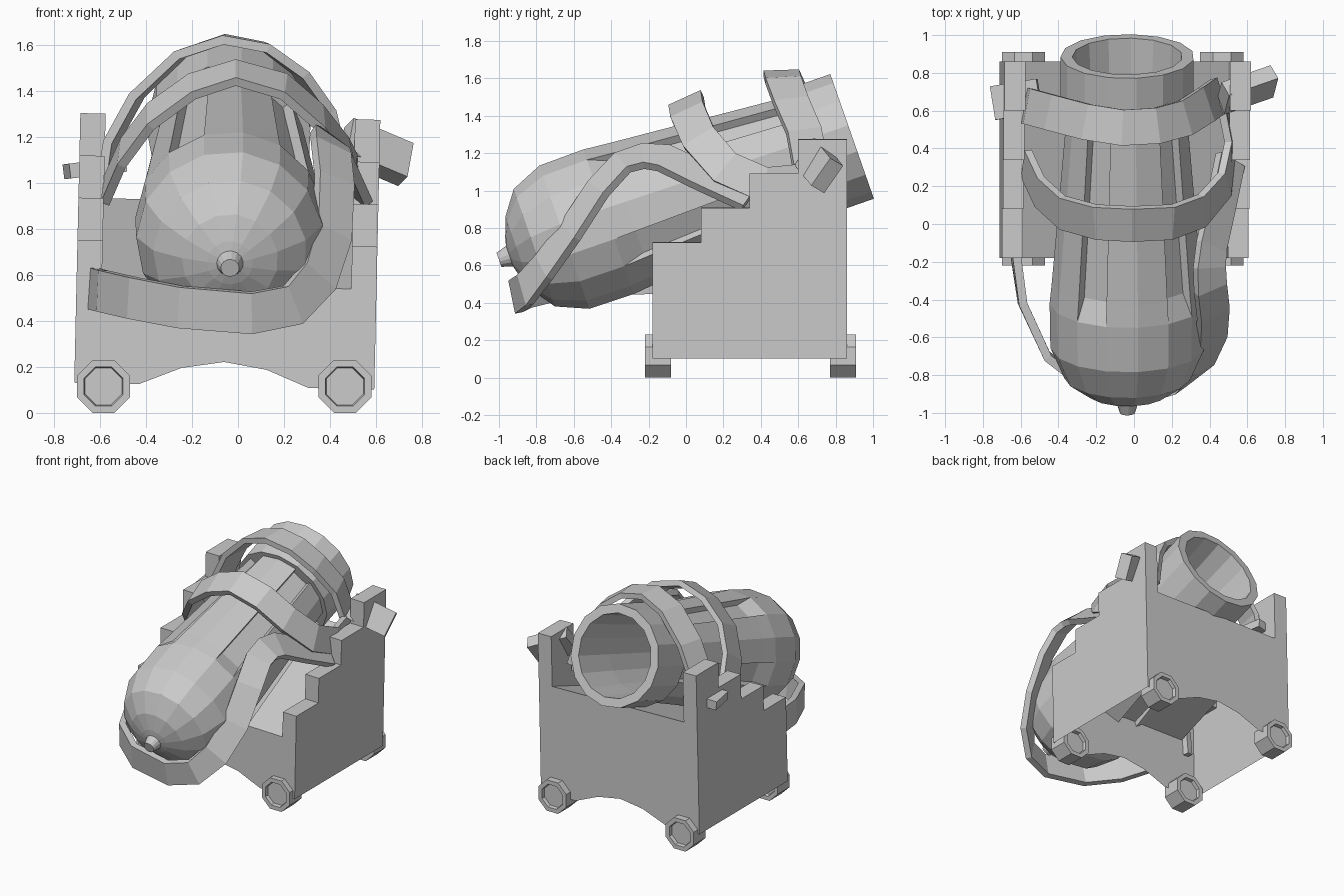
import bpy, bmesh, math
from mathutils import Vector

if "Cube" in bpy.data.objects:
    bpy.data.objects.remove(bpy.data.objects["Cube"])

mat = bpy.data.materials.new("plain_grey")
mat.use_nodes = True
grey = (0.6, 0.6, 0.6, 1)
mat.diffuse_color = grey
mat.node_tree.nodes["Principled BSDF"].inputs["Base Color"].default_value = grey


def finish(bm, name):
    bmesh.ops.remove_doubles(bm, verts=bm.verts, dist=0.0005)
    bmesh.ops.recalc_face_normals(bm, faces=bm.faces)
    mesh = bpy.data.meshes.new(name)
    bm.to_mesh(mesh)
    bm.free()
    mesh.materials.append(mat)
    obj = bpy.data.objects.new(name, mesh)
    bpy.context.collection.objects.link(obj)
    return obj


def loft(name, rings):
    """Skin closed rings of points and cap both ends."""
    bm = bmesh.new()
    rows = [[bm.verts.new(p) for p in ring] for ring in rings]
    n = len(rows[0])
    for a, b in zip(rows, rows[1:]):
        for i in range(n):
            j = (i + 1) % n
            bm.faces.new((a[i], a[j], b[j], b[i]))
    bm.faces.new(rows[0])
    bm.faces.new(rows[-1])
    return finish(bm, name)


# Barrel: faceted lathe with every third side sunk between the staves
SIDES = 15
tail = Vector((-0.035, -1.0, 0.63))
tilt = math.radians(19.3)
along = Vector((0, math.cos(tilt), math.sin(tilt)))
up = Vector((0, -math.sin(tilt), math.cos(tilt)))
across = Vector((1, 0, 0))


def barrel_ring(s, r, sunk):
    pts = []
    for i in range(SIDES):
        rad = sunk if i % 3 == 0 else r
        for k in (i, i + 1):
            a = math.radians(-40 + k * 360 / SIDES)
            pts.append(tail + along * s + rad * (across * math.sin(a) + up * math.cos(a)))
    return pts


# distance from tail, stave radius, sunk radius
profile = [(0, .04, .04), (.06, .058, .058), (.07, .1, .1),
           (.11, .21, .21), (.2, .335, .335), (.37, .408, .408), (.62, .412, .412),
           (.74, .4, .355), (1.67, .322, .277), (1.67, .355, .355), (2, .355, .355),
           (2, .292, .292), (1.65, .27, .27), (.9, .25, .25)]
loft("barrel", [barrel_ring(*row) for row in profile])

# Carriage: open-bottomed shell with stepped cheeks, arched ends and a sloping deck
FRONT, BACK, BASE = -0.18, 0.86, 0.115
DECK = {FRONT: .55, BACK: .92}
steps = []
for k in range(4):
    y, top = BACK - 0.26 * k, 1.288 - 0.184 * k
    steps += [(y, top), (y - 0.26, top)]
arch = [(-.435, BASE), (-.25, .19), (-.065, .22), (.12, .19), (.305, BASE)]
cheeks = [(-.715, -.605), (.59, .48)]  # outer and inner x

bm = bmesh.new()


def sheet(points):
    bm.faces.new([bm.verts.new(p) for p in points])


for outer, inner in cheeks:
    out_side = [(outer, y, z) for y, z in [(FRONT, BASE), (BACK, BASE)] + steps]
    in_side = [(inner, y, z) for y, z in list(DECK.items()) + steps]
    sheet(out_side)
    sheet(in_side)
    for i in range(1, len(out_side)):
        j = (i + 1) % len(out_side)
        sheet((out_side[i], out_side[j], in_side[j], in_side[i]))
(out_r, in_r), (out_l, in_l) = cheeks
for y, top in DECK.items():
    outline = [(out_r, BASE)] + arch + [(out_l, BASE), (in_l, top), (in_r, top)]
    sheet([(x, y, z) for x, z in outline])
sheet([(x, y, DECK[y]) for x, y in
       ((in_r, FRONT), (in_l, FRONT), (in_l, BACK), (in_r, BACK))])
finish(bm, "carriage").rotation_euler.y = math.radians(1.3)


# Wheels: octagons with a shallow dished face on both ends
def octagon(cx, y, flat):
    r = flat / math.cos(math.pi / 8)
    return [(cx + r * math.cos(a), y, .115 + r * math.sin(a))
            for a in (math.pi / 8 + k * math.pi / 4 for k in range(8))]


for side, cx in (("right", -.585), ("left", .465)):
    for end, y in (("front", -.15), ("back", .84)):
        loft(side + "_" + end + "_wheel",
             [octagon(cx, y + d, f) for d, f in
              ((-.045, .08), (-.07, .085), (-.07, .115), (.07, .115), (.07, .085), (.045, .08))])


# Trunnion bars poking out of the cheeks
def bar(name, start, end, side, width, height):
    start, end, side = Vector(start), Vector(end), Vector(side)
    d = (end - start).normalized()
    w = (side - d * side.dot(d)).normalized()
    h = d.cross(w)
    corners = ((-1, -1), (1, -1), (1, 1), (-1, 1))
    loft(name, [[p + w * width / 2 * i + h * height / 2 * j for i, j in corners]
                for p in (start, end)])


bar("left_trunnion", (.47, .665, 1.19), (.73, .755, 1.08), (0, .5, .85), .18, .09)
bar("right_trunnion", (-.745, .64, 1.05), (-.5, .68, 1.08), (0, 1, 0), .18, .065)


# Straps: flat bands that face away from a centre, which may drift at the start
def strap(name, first_centre, centre, path, width, thick=.04):
    first_centre, centre = Vector(first_centre), Vector(centre)
    pts = [Vector(p) for p in path]
    rings = []
    for i, p in enumerate(pts):
        t = (pts[min(i + 1, len(pts) - 1)] - pts[max(i - 1, 0)]).normalized()
        out = p - first_centre.lerp(centre, min(1, i / 4))
        out = (out - t * out.dot(t)).normalized()
        w = t.cross(out) * width / 2
        o = out * thick / 2
        rings.append([p - w - o, p + w - o, p + w + o, p - w + o])
    loft(name, rings)


strap("rear_strap", (-.05, .53, 1), (-.05, .53, 1),
      [(-.58, .63, .98), (-.55, .62, 1.18), (-.44, .59, 1.38), (-.25, .54, 1.56),
       (-.06, .51, 1.625), (.12, .52, 1.59), (.27, .56, 1.48), (.38, .63, 1.32),
       (.45, .68, 1.05)], .19)
strap("middle_strap", (0, .22, 1), (0, .22, 1),
      [(-.57, .32, .97), (-.5, .17, 1.13), (-.38, .06, 1.29), (-.2, .01, 1.42),
       (-.01, 0, 1.48), (.2, .01, 1.42), (.36, .07, 1.28), (.48, .21, 1.12),
       (.51, .42, 1.03), (.46, .65, 1.05)], .19)
strap("breech_strap", (0, 0, .5), (0, 0, .62),
      [(-.63, -.14, .54), (-.59, -.42, .53), (-.46, -.7, .5), (-.25, -.86, .46),
       (.06, -.91, .435), (.24, -.86, .47), (.35, -.76, .59), (.41, -.62, .78),
       (.42, -.47, 1.01), (.405, -.34, 1.15), (.4, -.23, 1.185), (.41, -.12, 1.175),
       (.46, .1, 1.07), (.51, .34, .96)], .18, .045)
